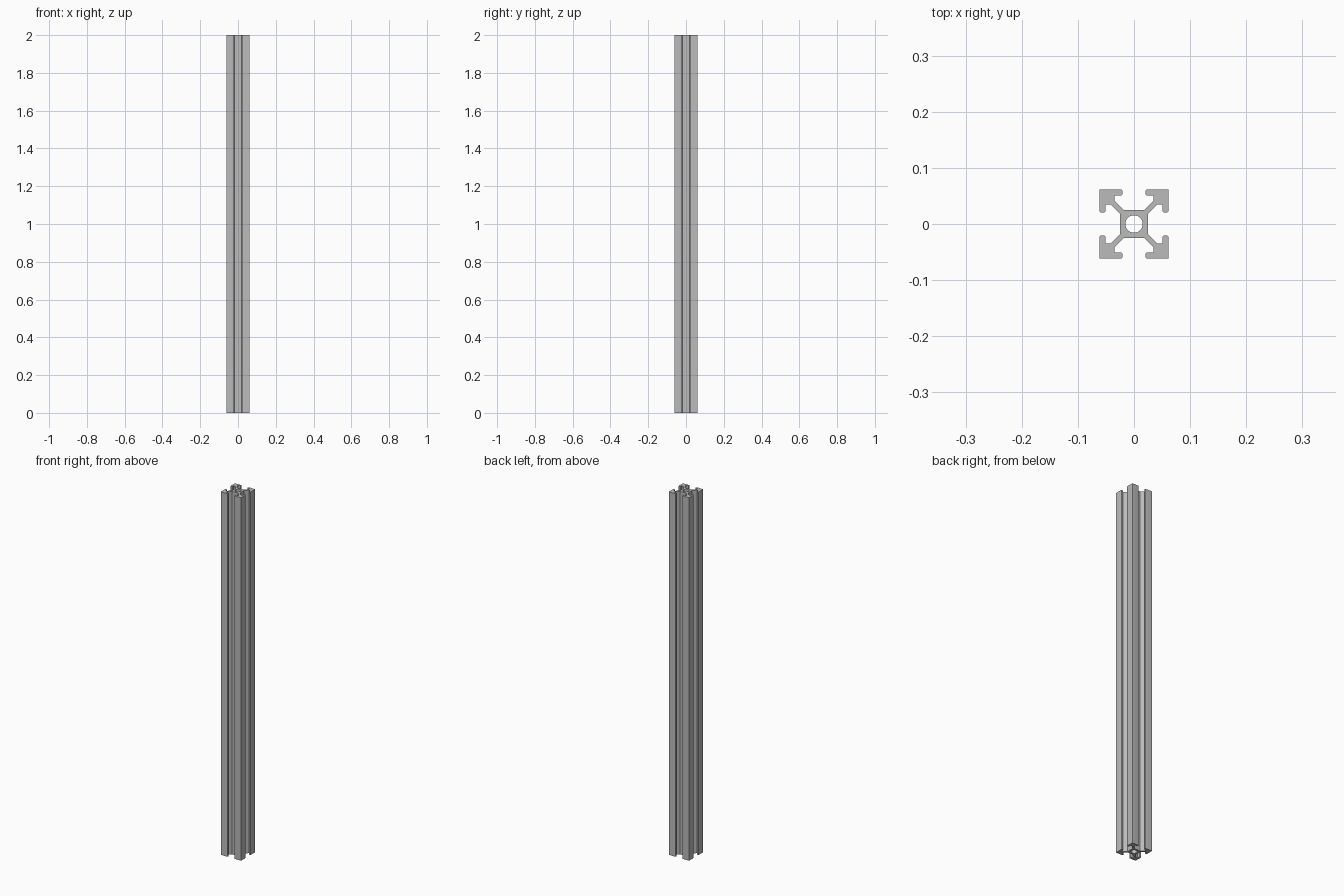
import bpy, bmesh, math
from mathutils import Vector, Matrix

if "Cube" in bpy.data.objects:
    bpy.data.objects.remove(bpy.data.objects["Cube"], do_unlink=True)

LENGTH = 2.0
HALF = 0.0615       # half width of the bar
CORE = 0.025        # half width of the centre block
WEB = 0.007         # offset of the diagonal web sides
LIP = 0.051         # inner face of the lips
SLOT = 0.0205       # half width of the slot mouth
CAVITY = 0.035      # half width of the slot cavity
BORE = 0.0155
ROUND = 0.003       # rounding of the lip tips

aluminium = bpy.data.materials.new("aluminium_grey")
aluminium.use_nodes = True
grey = (0.5, 0.5, 0.5, 1)
aluminium.diffuse_color = grey
aluminium.node_tree.nodes["Principled BSDF"].inputs["Base Color"].default_value = grey


def rounded(centre, start):
    """Quarter arc of the tip radius around centre."""
    return [centre + ROUND * Vector((math.cos(a), math.sin(a)))
            for a in (start + i * math.pi / 8 for i in range(5))]


# Half of one arm: web, cavity, lip with rounded tip
half_arm = [Vector((CORE, CORE - WEB)), Vector((CAVITY + WEB, CAVITY)),
            Vector((LIP, CAVITY))]
half_arm += rounded(Vector((LIP + ROUND, SLOT + ROUND)), math.pi)
half_arm += rounded(Vector((HALF - ROUND, SLOT + ROUND)), 1.5 * math.pi)

# Mirror the half across the diagonal, joined at the outer corner
arm = half_arm + [Vector((HALF, HALF))] + [Vector((p.y, p.x)) for p in reversed(half_arm)]

# Four arms around the centre, plus the round bore
outline = [Matrix.Rotation(k * math.pi / 2, 2) @ p for k in range(4) for p in arm]
bore = [BORE * Vector((math.cos(a), math.sin(a)))
        for a in (i * math.tau / 32 for i in range(32))]

bm = bmesh.new()
edges = []
for loop in (outline, bore):
    verts = [bm.verts.new((p.x, p.y, 0)) for p in loop]
    edges += [bm.edges.new((v, verts[i - 1])) for i, v in enumerate(verts)]
bmesh.ops.triangle_fill(bm, use_beauty=True, use_dissolve=False, edges=edges,
                        normal=(0, 0, 1))

# Extrude the section along the full length
extruded = bmesh.ops.extrude_face_region(bm, geom=bm.faces[:], use_keep_orig=True)
top = [g for g in extruded["geom"] if isinstance(g, bmesh.types.BMVert)]
bmesh.ops.translate(bm, verts=top, vec=(0, 0, LENGTH))
bmesh.ops.recalc_face_normals(bm, faces=bm.faces[:])

mesh = bpy.data.meshes.new("slotted_bar")
bm.to_mesh(mesh)
bm.free()
mesh.materials.append(aluminium)
bar = bpy.data.objects.new("slotted_bar", mesh)
bpy.context.collection.objects.link(bar)

bpy.ops.object.select_all(action="DESELECT")
bar.select_set(True)
bpy.context.view_layer.objects.active = bar
bpy.ops.object.shade_smooth_by_angle(angle=math.radians(30))
